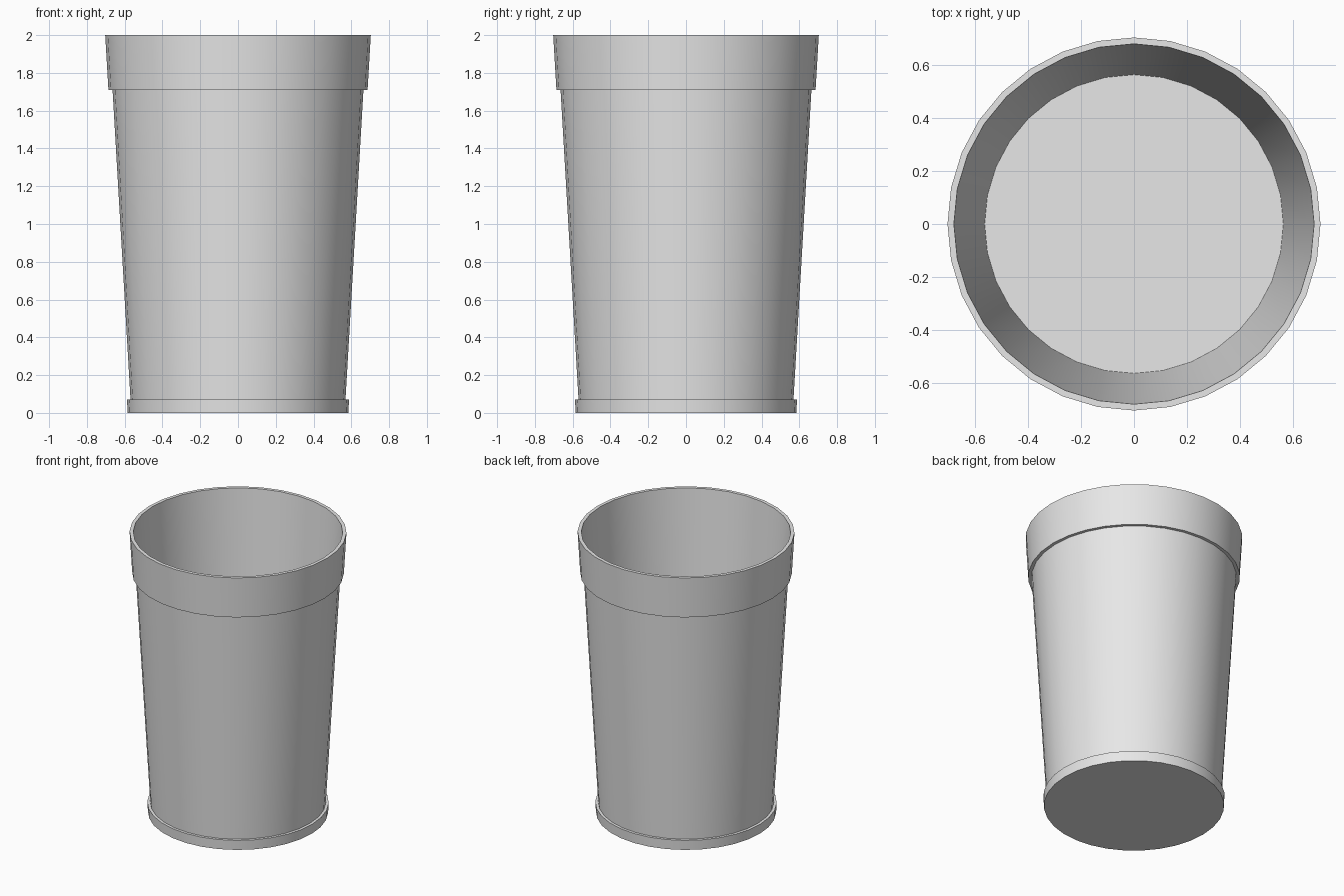
import bpy
import bmesh
import math

SIDES = 32

cube = bpy.data.objects.get("Cube")
if cube:
    bpy.data.objects.remove(cube, do_unlink=True)

grey = bpy.data.materials.new("light grey")
grey.use_nodes = True
colour = (0.8, 0.8, 0.8, 1.0)
grey.diffuse_color = colour
grey.node_tree.nodes["Principled BSDF"].inputs["Base Color"].default_value = colour


def lathe(name, profile):
    """Turn a (radius, height) profile, listed bottom-outside first, around z."""
    bm = bmesh.new()
    rings = []
    for r, z in profile:
        ring = []
        for i in range(SIDES):
            a = math.tau * i / SIDES
            ring.append(bm.verts.new((r * math.cos(a), r * math.sin(a), z)))
        rings.append(ring)
    for low, high in zip(rings, rings[1:]):
        for i in range(SIDES):
            j = (i + 1) % SIDES
            bm.faces.new((low[i], low[j], high[j], high[i]))
    return bm, rings, name


def finish(bm, name):
    mesh = bpy.data.meshes.new(name)
    bm.to_mesh(mesh)
    bm.free()
    mesh.materials.append(grey)
    obj = bpy.data.objects.new(name, mesh)
    bpy.context.collection.objects.link(obj)
    bpy.ops.object.select_all(action="DESELECT")
    obj.select_set(True)
    bpy.context.view_layer.objects.active = obj
    bpy.ops.object.shade_smooth_by_angle(angle=math.radians(30))


# Thin tapered cup wall with a flat floor
bm, rings, name = lathe("cup_body", [(0.565, 0), (0.681, 2), (0.679, 2), (0.563, 0.003)])
bm.faces.new(rings[0][::-1])
bm.faces.new(rings[-1])
finish(bm, name)

# Band around the mouth
bm, rings, name = lathe("rim_band", [(0.663, 1.71), (0.686, 1.71), (0.703, 2), (0.68, 2)])
finish(bm, name)

# Narrow foot around the base
bm, rings, name = lathe("foot_ring", [(0.565, 0), (0.584, 0), (0.588, 0.07), (0.568, 0.07)])
finish(bm, name)
